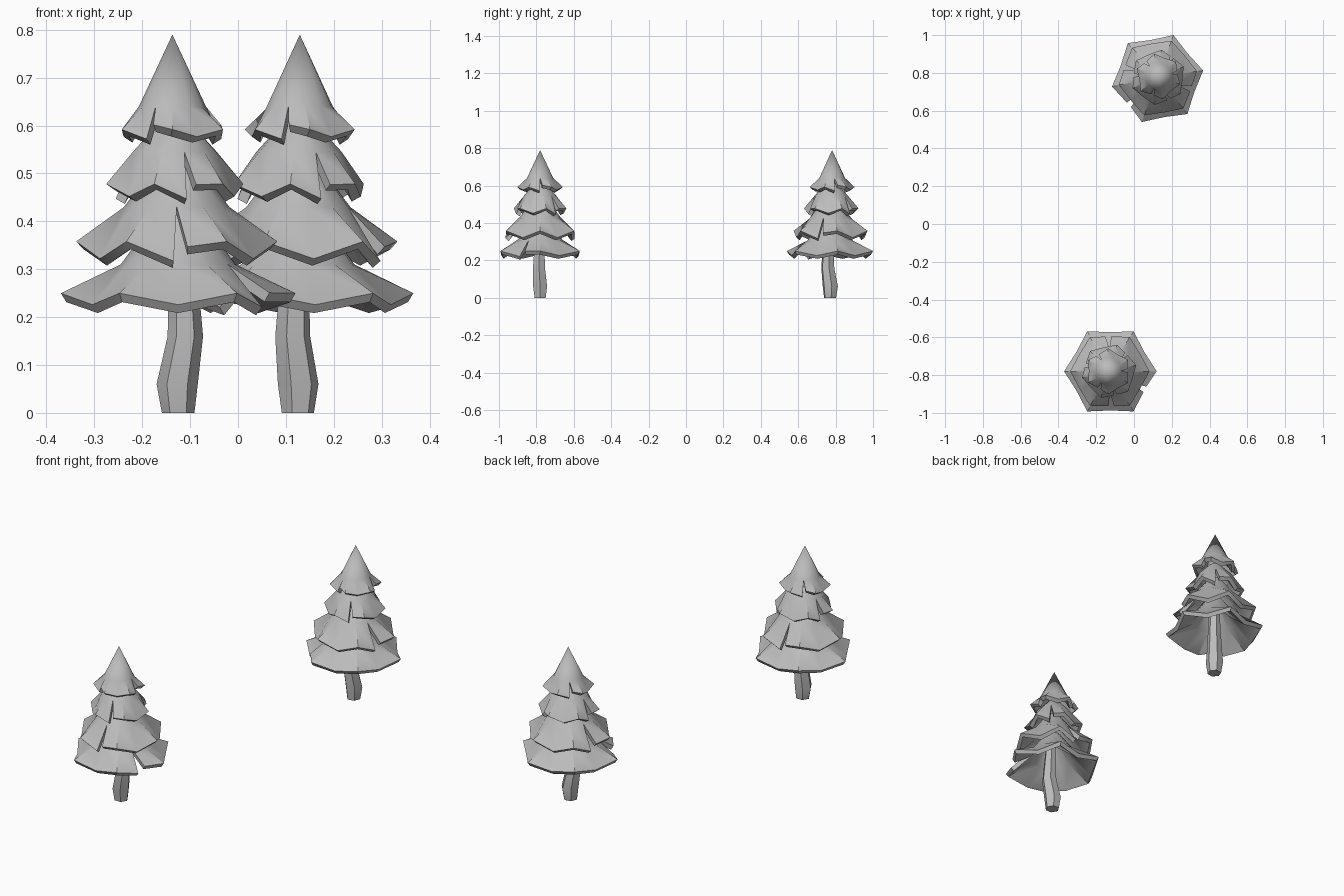
import bpy, bmesh, math
from mathutils import Vector, Matrix

if "Cube" in bpy.data.objects:
    bpy.data.objects.remove(bpy.data.objects["Cube"])

grey = bpy.data.materials.new("plain grey")
grey.use_nodes = True
colour = (0.5, 0.5, 0.5, 1)
grey.diffuse_color = colour
grey.node_tree.nodes["Principled BSDF"].inputs["Base Color"].default_value = colour


def polar(radius, degrees, z):
    a = math.radians(degrees)
    return Vector((radius * math.cos(a), radius * math.sin(a), z))


def finish(name, bm, place, thickness=0):
    bmesh.ops.remove_doubles(bm, verts=bm.verts, dist=0.0005)
    mesh = bpy.data.meshes.new(name)
    bm.to_mesh(mesh)
    bm.free()
    mesh.materials.append(grey)
    ob = bpy.data.objects.new(name, mesh)
    bpy.context.collection.objects.link(ob)
    ob.matrix_world = place
    bpy.ops.object.select_all(action="DESELECT")
    ob.select_set(True)
    bpy.context.view_layer.objects.active = ob
    if thickness:
        mod = ob.modifiers.new("thickness", "SOLIDIFY")
        mod.thickness = thickness
        mod.offset = -1
        bpy.ops.object.modifier_apply(modifier=mod.name)
    bpy.ops.object.shade_smooth_by_angle(angle=math.radians(30))


def branch_tier(name, place, top, middle, corner, dip, phase, slits, lean):
    """Six-cornered skirt with drooping edges, split open at some dips."""
    bm = bmesh.new()

    def column(angle, rim, turn=0, lift=0):
        rows = (polar(top[0], angle, top[1]),
                polar(middle[0], angle, middle[1]),
                polar(rim[0], angle + turn, rim[1] + lift))
        shift = Vector((lean, 0, 0))
        return [bm.verts.new(p + shift) for p in rows]

    starts, ends = [], []
    for i in range(12):
        angle = phase + i * 30
        rim = dip if i % 2 else corner
        if i in slits:
            ends.append(column(angle, rim, -2, -0.005))
            starts.append(column(angle, rim, 7, 0.025))
        else:
            col = column(angle, rim)
            ends.append(col)
            starts.append(col)
    for i in range(12):
        a, b = starts[i], ends[(i + 1) % 12]
        for j in range(2):
            bm.faces.new((a[j], a[j + 1], b[j + 1], b[j]))
    # close the slits above the rim, and the tip where the top is a point
    finish(name, bm, place, 0.022)


def trunk(name, place):
    """Six-sided bent stem."""
    bm = bmesh.new()
    rings = []
    for z, r, x, y in ((0, .034, 0, 0), (.06, .043, -.002, 0), (.16, .037, .015, -.006),
                       (.25, .032, .012, -.004), (.5, .02, 0, 0)):
        rings.append([bm.verts.new(polar(r, k * 60, z) + Vector((x, y, 0))) for k in range(6)])
    for low, high in zip(rings, rings[1:]):
        for k in range(6):
            n = (k + 1) % 6
            bm.faces.new((low[k], low[n], high[n], high[k]))
    bm.faces.new(rings[0][::-1])
    bm.faces.new(rings[-1])
    finish(name, bm, place)


# name, top, middle, corner, dip (radius, height), phase, slits, lean
TIERS = (
    ("bottom_branches", (.04, .42), (.12, .31), (.245, .25), (.207, .226), 0, (11,), 0),
    ("lower_branches", (.035, .53), (.11, .43), (.21, .358), (.185, .322), 0, (3, 9), -.003),
    ("upper_branches", (.03, .61), (.09, .545), (.147, .478), (.13, .452), 13, (1, 5, 9), -.007),
    ("top_branches", (0, .79), (.07, .64), (.122, .592), (.102, .577), -30, (1, 5, 9), -.012),
)

# Two copies of the tree, one turned
for label, x, y, turn in (("front", -.125, -.78, 0), ("back", .125, .77, 250)):
    place = Matrix.Translation((x, y, 0)) @ Matrix.Rotation(math.radians(turn), 4, "Z")
    trunk(label + "_trunk", place)
    for tier in TIERS:
        branch_tier(label + "_" + tier[0], place, *tier[1:])
